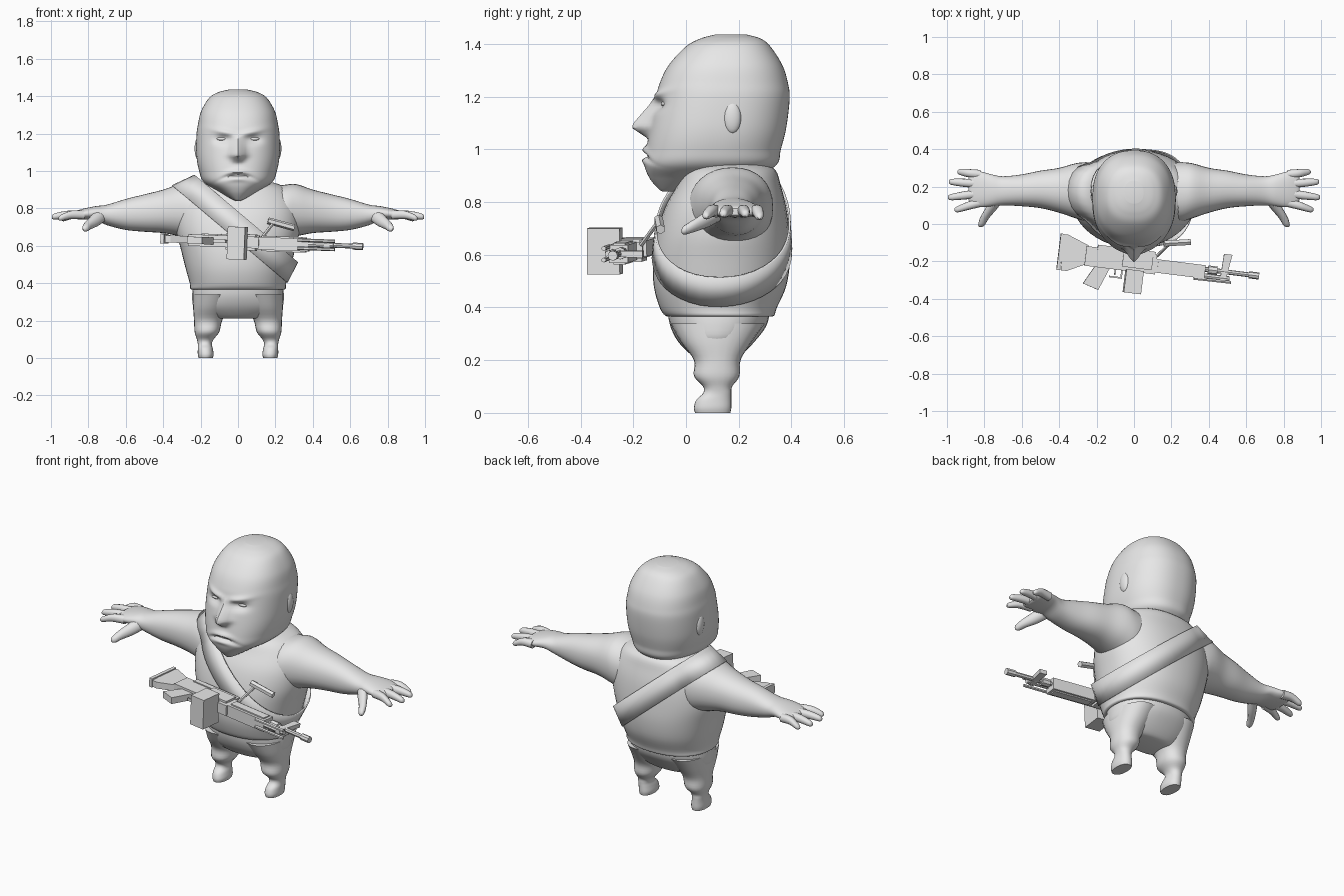
import bpy, bmesh, math
from math import cos, sin, pi, exp
from mathutils import Matrix, Vector
from mathutils.bvhtree import BVHTree

cube = bpy.data.objects.get("Cube")
if cube:
    bpy.data.objects.remove(cube)

grey = bpy.data.materials.new("plain_grey")
grey.use_nodes = True
grey.diffuse_color = (0.8, 0.8, 0.8, 1)
grey.node_tree.nodes["Principled BSDF"].inputs["Base Color"].default_value = grey.diffuse_color
smooth_parts = []


def finish(name, bm, smooth=True):
    bmesh.ops.recalc_face_normals(bm, faces=bm.faces)
    mesh = bpy.data.meshes.new(name)
    bm.to_mesh(mesh)
    bm.free()
    mesh.materials.append(grey)
    obj = bpy.data.objects.new(name, mesh)
    bpy.context.collection.objects.link(obj)
    if smooth:
        smooth_parts.append(obj)
    return obj


def refine(rows, steps):
    """Pass a smooth spline through the given cross-sections."""
    out = []
    last = len(rows) - 1
    for i in range(last):
        quad = [rows[max(0, min(last, i + k))] for k in (-1, 0, 1, 2)]
        for s in range(steps):
            u = s / steps
            out.append([0.5 * (2 * b + (c - a) * u + (2 * a - 5 * b + 4 * c - d) * u * u
                               + (3 * b - a - 3 * c + d) * u ** 3) for a, b, c, d in zip(*quad)])
    return out + [rows[-1]]


def loft(name, rows, axis="z", flip=1, n=32, e=0.9, steps=4, warp=None):
    """Skin rounded sections; each row is (position, a_min, a_max, b_min, b_max)."""
    bm = bmesh.new()
    rings = []
    for t, a0, a1, b0, b1 in refine(rows, steps):
        ring = []
        for k in range(n):
            c, s = cos(2 * pi * k / n), sin(2 * pi * k / n)
            a = (a0 + a1) / 2 + (a1 - a0) / 2 * math.copysign(abs(c) ** e, c)
            b = (b0 + b1) / 2 + (b1 - b0) / 2 * math.copysign(abs(s) ** e, s)
            p = Vector({"z": (a, b, t), "x": (t, a, b), "y": (a, t, b)}[axis])
            if warp:
                p = warp(p)
            p.x *= flip
            ring.append(bm.verts.new(p))
        rings.append(ring)
    for low, high in zip(rings, rings[1:]):
        for k in range(n):
            j = (k + 1) % n
            bm.faces.new((low[k], low[j], high[j], high[k]))
    bm.faces.new(rings[0])
    bm.faces.new(rings[-1])
    return finish(name, bm)


def sym(z, w, front, back):
    return (z, -w, w, front, back)


def dot(t, a, b, r):
    return (t, a - r, a + r, b - r, b + r)


def ball(name, centre, size):
    bm = bmesh.new()
    bmesh.ops.create_uvsphere(bm, u_segments=20, v_segments=12, radius=1,
                              matrix=Matrix.Translation(centre) @ Matrix.Diagonal((*size, 1)))
    return finish(name, bm)


def tree(obj):
    return BVHTree.FromPolygons([v.co for v in obj.data.vertices],
                                [p.vertices for p in obj.data.polygons])


# Torso with an overhanging hem, and the pelvis below it
torso = loft("torso", [
    sym(.365, .235, -.06, .32), sym(.37, .255, -.08, .335), sym(.40, .258, -.10, .345),
    sym(.48, .28, -.122, .38), sym(.58, .305, -.125, .395), sym(.68, .33, -.11, .392),
    sym(.78, .33, -.08, .38), sym(.86, .30, -.035, .36), sym(.92, .24, .0, .34),
    sym(.95, .14, .06, .29)], n=48)
loft("pelvis", [sym(.39, .24, -.07, .32), sym(.33, .245, -.06, .305),
                sym(.27, .235, -.03, .26), sym(.22, .17, .02, .21), sym(.21, .10, .05, .18)])

# Arms with hands, and legs with feet
arms = []
for side, flip in (("left", 1), ("right", -1)):
    arms.append(loft(side + "_arm", [
        (.15, .03, .32, .64, .92), (.24, .01, .33, .63, .925), (.31, .03, .325, .65, .93),
        (.40, .06, .30, .668, .90), (.50, .085, .285, .675, .875), (.60, .095, .265, .685, .85),
        (.70, .10, .255, .71, .82), (.76, .095, .265, .735, .812), (.82, .09, .28, .74, .80),
        (.87, .10, .275, .743, .785), (.885, .13, .25, .75, .775)], "x", flip))
    fingers = {"little": (.945, .265, .278, .742), "ring": (.99, .215, .225, .752),
               "middle": (.995, .163, .143, .752), "index": (.96, .115, .078, .745)}
    for finger, (tip, y, y_tip, z) in fingers.items():
        loft(f"{side}_{finger}_finger", [
            dot(.82, y, .765, .024), dot((.82 + tip) / 2, (y + y_tip) / 2, .766, .022),
            dot(tip - .015, y_tip, z + .005, .016), dot(tip, y_tip, z, .006)], "x", flip, n=12)
    loft(side + "_thumb", [dot(.13, .73, .765, .036), dot(.08, .765, .735, .032),
                           dot(.03, .80, .71, .024), dot(-.005, .815, .694, .018),
                           dot(-.017, .82, .69, .007)], "y", flip, n=12)
    loft(side + "_leg", [
        (.34, .02, .24, -.06, .30), (.27, .05, .24, -.02, .25), (.20, .085, .235, .03, .207),
        (.14, .10, .232, .03, .203), (.10, .13, .22, .065, .175), (.075, .14, .215, .065, .172),
        (.05, .135, .215, .04, .172), (.02, .13, .215, .03, .172),
        (.0, .135, .21, .034, .168)], flip=flip, n=24)


# Head, with the face pushed out of a smooth skull
def bump(x, z, x0, z0, sx, sz):
    return exp(-((x - x0) / sx) ** 2 - ((z - z0) / sz) ** 2)


def face(p):
    x, z = abs(p.x), p.z
    if p.y > .08:
        return p
    ridge = 0
    if 1.04 < z < 1.2:
        rise = (1.2 - z) / .115 if z > 1.085 else (z - 1.04) / .045
        ridge = .068 * min(1, rise * 1.1) * exp(-(x / (.022 + .016 * min(1, rise))) ** 2)
    curve = z + 2.5 * x * x
    out = (ridge + .016 * bump(x, curve, 0, .998, .06, .014)
           - .016 * bump(x, curve, 0, .977, .08, .009)
           + .010 * bump(x, curve, 0, .958, .05, .014)
           + .014 * bump(x, z - .2 * x, .07, 1.192, .06, .016)
           - .022 * bump(x, z, .08, 1.168, .045, .022))
    p.y -= out
    return p


head = loft("head", [
    sym(.84, .01, -.09, -.05), sym(.85, .035, -.105, .05), sym(.89, .105, -.138, .25),
    sym(.94, .183, -.157, .342), sym(1.0, .208, -.15, .36), sym(1.08, .222, -.137, .38),
    sym(1.19, .222, -.115, .393), sym(1.25, .214, -.10, .387), sym(1.32, .197, -.065, .365),
    sym(1.39, .155, .0, .32), sym(1.42, .108, .055, .283), sym(1.435, .05, .11, .23)],
    n=96, e=.86, steps=10, warp=face)
head_tree = tree(head)
for side, flip in (("left", 1), ("right", -1)):
    hit = head_tree.ray_cast(Vector((.083 * flip, -1, 1.172)), Vector((0, 1, 0)))[0]
    ball(side + "_eye", hit + Vector((0, .008, 0)), (.032, .016, .011))
    ball(side + "_ear", (.212 * flip, .175, 1.12), (.02, .035, .06))

# Shoulder strap, wrapped around the body along a slanted plane
along, normal = Vector((.764, 0, -.645)), Vector((.645, 0, .764))
middle = Vector((.018, .135, .69))
bodies = [tree(torso)] + [tree(arm) for arm in arms]


def reach(centre, way):
    hits = [b.ray_cast(centre + way, -way)[3] for b in bodies]
    return 1 - min(h for h in hits if h is not None)


bm = bmesh.new()
pairs = []
count = 56
for k in range(count):
    angle = 2 * pi * k / count
    way = along * cos(angle) + Vector((0, sin(angle), 0))
    centres = [middle + normal * h for h in (-.06, .06)]
    radii = [reach(c, way) for c in centres]
    pairs.append([bm.verts.new(c + way * ((r + max(radii)) / 2 + .008))
                  for c, r in zip(centres, radii)])
for k in range(count):
    (a, b), (c, d) = pairs[k], pairs[(k + 1) % count]
    bm.faces.new((a, c, d, b))
strap = finish("shoulder_strap", bm)
strap.modifiers.new("thickness", "SOLIDIFY").thickness = .008

# Machine gun lying on its side, its underside to the front
place = (Matrix.Translation((0, -.185, .622)) @ Matrix.Rotation(math.radians(-7.1), 4, "Z")
         @ Matrix.Rotation(math.radians(2.2), 4, "Y"))


def plate(name, outline, low, high):
    bm = bmesh.new()
    base = bm.faces.new([bm.verts.new((x, y, low)) for x, y in outline])
    top = bmesh.ops.extrude_face_region(bm, geom=[base])["geom"]
    bmesh.ops.translate(bm, verts=[v for v in top if isinstance(v, bmesh.types.BMVert)],
                        vec=(0, 0, high - low))
    bm.transform(place)
    return finish(name, bm, False)


def block(name, x0, x1, y0, y1, low, high):
    return plate(name, [(x0, y0), (x1, y0), (x1, y1), (x0, y1)], low, high)


def rod(name, start, end, radius, sides=8):
    start, end = Vector(start), Vector(end)
    turn = (end - start).to_track_quat("Z", "Y").to_matrix().to_4x4()
    bm = bmesh.new()
    bmesh.ops.create_cone(bm, cap_ends=True, segments=sides, radius1=radius, radius2=radius,
                          depth=(end - start).length,
                          matrix=place @ Matrix.Translation((start + end) / 2) @ turn)
    return finish(name, bm, False)


plate("gun_stock", [(-.40, .08), (-.37, .085), (-.25, .04), (-.25, -.06), (-.35, -.11),
                    (-.38, -.11)], -.018, .02)
block("butt_plate", -.405, -.385, -.11, .085, -.025, .027)
block("receiver", -.26, .12, -.07, .035, -.032, .03)
block("top_cover", -.20, .11, .02, .05, -.024, .036)
block("feed_tray", -.06, .10, -.05, .03, -.045, .042)
plate("pistol_grip", [(-.20, -.06), (-.12, -.06), (-.17, -.19), (-.255, -.165)], -.02, .018)
for name, x0, x1, y0, y1 in (("guard_front", -.06, -.052, -.11, -.06),
                             ("guard_bottom", -.12, -.052, -.115, -.107),
                             ("trigger", -.095, -.087, -.10, -.06)):
    block(name, x0, x1, y0, y1, -.008, .008)
block("ammunition_box", -.035, .058, -.185, -.06, -.095, .08)
block("handguard", .11, .385, -.06, .012, -.038, .03)
block("handguard_rib", .13, .37, -.045, .0, -.045, .037)
rod("gas_tube", (.37, -.045, 0), (.52, -.045, 0), .014)
rod("barrel", (.36, -.01, 0), (.66, -.01, 0), .013)
rod("muzzle", (.62, -.01, 0), (.675, -.01, 0), .019)
rod("barrel_collar", (.40, -.01, 0), (.45, -.01, 0), .023)
plate("front_sight", [(.47, -.06), (.50, -.06), (.52, .085), (.475, .085)], -.012, .012)
for z in (-.022, .022):
    rod("bipod_leg", (.33, -.065, z), (.53, -.062, z), .009, 6)
rod("handle_post", (.12, .03, .02), (.17, .095, .10), .009, 6)
rod("carry_handle", (.145, .10, .118), (.285, .125, .085), .018, 6)

# Smooth the body, keeping hard edges
bpy.ops.object.select_all(action="DESELECT")
for part in smooth_parts:
    part.select_set(True)
bpy.context.view_layer.objects.active = torso
bpy.ops.object.shade_smooth_by_angle(angle=math.radians(45))
